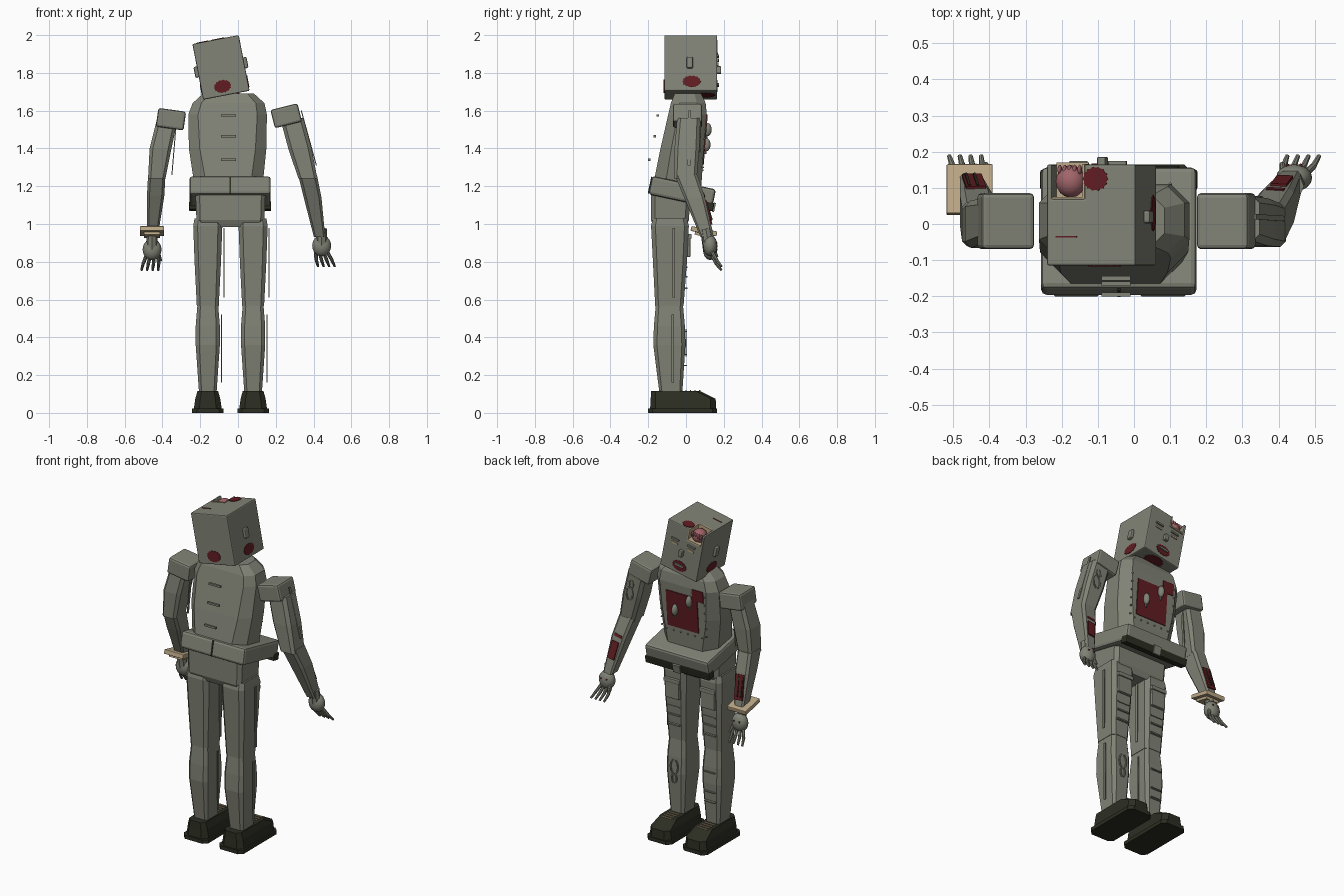
import bpy, bmesh, math
from mathutils import Matrix, Vector

cube = bpy.data.objects.get("Cube")
if cube:
    bpy.data.objects.remove(cube)


def material(name, r, g, b):
    m = bpy.data.materials.new(name)
    m.use_nodes = True
    m.diffuse_color = (r, g, b, 1)
    m.node_tree.nodes["Principled BSDF"].inputs["Base Color"].default_value = (r, g, b, 1)
    return m


GREY = material("dull grey", 0.22, 0.225, 0.18)
BLACK = material("dark olive", 0.025, 0.027, 0.016)
BLOOD = material("dark red", 0.12, 0.012, 0.016)
PINK = material("brain pink", 0.36, 0.13, 0.14)
BONE = material("bone tan", 0.5, 0.39, 0.24)
WORLD = Matrix.Identity(4)


def finish(name, bm, mat, matrix=WORLD, bevel=0, smooth=False):
    bmesh.ops.recalc_face_normals(bm, faces=bm.faces)
    bm.transform(matrix)
    mesh = bpy.data.meshes.new(name)
    bm.to_mesh(mesh)
    bm.free()
    mesh.materials.append(mat)
    for poly in mesh.polygons:
        poly.use_smooth = smooth
    ob = bpy.data.objects.new(name, mesh)
    bpy.context.collection.objects.link(ob)
    if bevel:
        mod = ob.modifiers.new("soft edges", 'BEVEL')
        mod.width, mod.segments = bevel, 2
    return ob


def box(name, centre, size, mat=GREY, frame=WORLD, bevel=0):
    bm = bmesh.new()
    bmesh.ops.create_cube(bm, size=1)
    place = frame @ Matrix.Translation(centre) @ Matrix.Diagonal((*size, 1))
    return finish(name, bm, mat, place, bevel)


def ball(name, centre, radii, mat=GREY, frame=WORLD):
    bm = bmesh.new()
    bmesh.ops.create_uvsphere(bm, u_segments=16, v_segments=10, radius=1)
    place = frame @ Matrix.Translation(centre) @ Matrix.Diagonal((*radii, 1))
    return finish(name, bm, mat, place, smooth=True)


def bar(name, start, end, width, depth, mat=GREY, taper=None):
    """Box (or tapered round rod) running from start to end."""
    start, end = Vector(start), Vector(end)
    axis = (end - start).normalized()
    side = (Vector((1, 0, 0)) - axis * axis.x).normalized()
    frame = Matrix((side, axis.cross(side), axis)).transposed().to_4x4()
    frame.translation = (start + end) / 2
    length = (end - start).length
    if taper is None:
        return box(name, (0, 0, 0), (width, depth, length), mat, frame)
    bm = bmesh.new()
    bmesh.ops.create_cone(bm, cap_ends=True, segments=8, radius1=width / 2,
                          radius2=width / 2 * taper, depth=length)
    return finish(name, bm, mat, frame)


def loft(name, sections, mat=GREY, chamfer=0.3, shift=0):
    """Chamfered rings (z, x, y, half width, half depth) joined into a solid."""
    bm = bmesh.new()
    rings = []
    for z, x, y, hx, hy in sections:
        c = chamfer * min(hx, hy)
        ring = []
        for sx, sy in ((1, 1), (-1, 1), (-1, -1), (1, -1)):
            pair = [(sx * hx, sy * (hy - c)), (sx * (hx - c), sy * hy)]
            for px, py in pair if sx * sy > 0 else reversed(pair):
                ring.append(bm.verts.new((x + shift + px, y + py, z)))
        rings.append(ring)
    for low, high in zip(rings, rings[1:]):
        for i in range(8):
            j = (i + 1) % 8
            bm.faces.new((low[i], low[j], high[j], high[i]))
    bm.faces.new(rings[0])
    bm.faces.new(rings[-1])
    return finish(name, bm, mat)


def splat(name, centre, normal, rx, ry, frame):
    """Ragged flat blood stain facing along normal."""
    bm = bmesh.new()
    bmesh.ops.create_cone(bm, cap_ends=True, segments=28, radius1=1, radius2=1, depth=0.006)
    for v in bm.verts:
        step = round(math.atan2(v.co.y, v.co.x) / (math.tau / 28))
        if step % 2:
            v.co.x *= 0.9
            v.co.y *= 0.9
        v.co.x *= rx
        v.co.y *= ry
    turn = Vector(normal).to_track_quat('Z', 'Y').to_matrix().to_4x4()
    return finish(name, bm, BLOOD, frame @ Matrix.Translation(centre) @ turn)


def loop(name, centre, rx, rz):
    """Thin raised oval scar on a front surface."""
    x, y, z = centre
    points = [(x + rx * math.cos(t * math.tau / 10), y, z + rz * math.sin(t * math.tau / 10))
              for t in range(11)]
    for a, b in zip(points, points[1:]):
        bar(name, a, b, 0.007, 0.007)


# Head, tilted sideways, with an open corner
HEAD = Matrix.Translation((-0.09, 0.025, 1.829)) @ Matrix.Rotation(math.radians(-11), 4, 'Y')
head = box("head", (0, 0, 0), (0.25, 0.28, 0.3), frame=HEAD)
cutter = box("skull_cutter", (-0.065, 0.125, 0.19), (0.09, 0.16, 0.22), frame=HEAD)
cutter.hide_render = True
cutter.hide_viewport = True
cut = head.modifiers.new("open skull", 'BOOLEAN')
cut.object, cut.operation, cut.solver = cutter, 'DIFFERENCE', 'EXACT'
soft = head.modifiers.new("soft edges", 'BEVEL')
soft.width, soft.segments = 0.006, 2
box("skull_floor", (-0.065, 0.095, 0.083), (0.09, 0.1, 0.008), BONE, HEAD)
box("skull_side", (-0.021, 0.093, 0.115), (0.006, 0.095, 0.072), BONE, HEAD)
box("skull_back", (-0.065, 0.047, 0.115), (0.09, 0.006, 0.072), BONE, HEAD)
ball("brain", (-0.065, 0.093, 0.112), (0.042, 0.045, 0.04), PINK, HEAD)
for i in range(5):
    ball("brain_fold", (-0.093 + i * 0.014, 0.125, 0.125), (0.006, 0.014, 0.014), PINK, HEAD)
splat("top_blood", (0.012, 0.1, 0.15), (0, 0, 1), 0.036, 0.034, HEAD)
splat("neck_blood", (0.01, 0.08, -0.15), (0, 0, -1), 0.06, 0.05, HEAD)
splat("nape_blood", (-0.011, -0.14, -0.1), (0, -1, 0), 0.047, 0.035, HEAD)
splat("mouth_blood", (0, 0.14, -0.1), (0, 1, 0), 0.048, 0.032, HEAD)
box("scratch", (-0.07, -0.06, 0.151), (0.06, 0.004, 0.004), BLOOD, HEAD)
box("mouth", (0, 0.144, -0.095), (0.06, 0.012, 0.012), GREY, HEAD)
box("nose", (0, 0.147, -0.015), (0.025, 0.028, 0.04), GREY, HEAD, 0.005)
for s in (1, -1):
    splat("cheek_blood", (s * 0.125, 0.005, -0.1), (s, 0, 0), 0.05, 0.032, HEAD)
    box("ear", (s * 0.132, -0.005, 0.0), (0.022, 0.036, 0.06), GREY, HEAD, 0.008)
    box("eye", (s * 0.055, 0.142, 0.025), (0.04, 0.008, 0.01), BONE, HEAD)
    box("brow", (s * 0.055, 0.143, 0.05), (0.05, 0.012, 0.01), GREY, HEAD)

# Leaning torso
loft("torso", [(1.2, -0.05, -0.047, 0.18, 0.128), (1.4, -0.055, -0.02, 0.205, 0.115),
               (1.58, -0.055, 0.008, 0.208, 0.102), (1.64, -0.05, 0.012, 0.19, 0.092),
               (1.69, -0.05, 0.01, 0.135, 0.07)], chamfer=0.5)


def chest(x, z, out=0.0):
    return (x, 0.08 + (z - 1.2) * 0.08 + out, z)


bar("chest_wound", chest(-0.045, 1.31), chest(-0.045, 1.53), 0.21, 0.009, BLOOD)
bar("collar_wound", chest(-0.155, 1.51), chest(-0.155, 1.58), 0.075, 0.009, BLOOD)
for x, z in ((-0.1, 1.5), (0.0, 1.42)):
    ball("chest_lump", chest(x, z, 0.01), (0.018, 0.022, 0.035))
    bar("lump_cord", chest(x, z - 0.05, 0.008), chest(x, z, 0.008), 0.012, 0, GREY, 0.8)
for i in range(6):
    for x in (-0.2, 0.1):
        ball("rivet", chest(x, 1.3 + i * 0.05), (0.005, 0.007, 0.005))
    ball("rivet", chest(-0.17 + i * 0.048, 1.285), (0.005, 0.007, 0.005))
for y, z in ((-0.15, 1.575), (-0.165, 1.465), (-0.195, 1.34)):
    box("back_clasp", (-0.05, y, z), (0.08, 0.012, 0.012))

# Jacket hem, belt and pelvis
HEM = Matrix.Translation((-0.042, -0.02, 1.17)) @ Matrix.Rotation(math.radians(-12), 4, 'X')
box("jacket_hem", (0, 0, 0), (0.43, 0.345, 0.1), GREY, HEM, 0.015)
box("hem_seam", (0, -0.174, 0), (0.008, 0.006, 0.09), BLACK, HEM)
box("belt", (0, 0.155, -0.045), (0.435, 0.05, 0.045), BLACK, HEM, 0.006)
box("buckle", (0, 0.182, -0.045), (0.05, 0.01, 0.05), GREY, HEM)
loft("pelvis", [(0.985, -0.04, -0.085, 0.16, 0.085), (1.02, -0.04, -0.085, 0.18, 0.1),
                (1.16, -0.04, -0.08, 0.185, 0.105)], chamfer=0.2)

# Legs and shoes
for x in (-0.16, 0.08):
    loft("thigh", [(0.565, 0, -0.088, 0.058, 0.075), (0.8, 0, -0.085, 0.07, 0.09),
                   (0.99, 0, -0.085, 0.077, 0.1), (1.03, 0, -0.085, 0.07, 0.09)], shift=x)
    loft("calf", [(0.1, 0, -0.08, 0.046, 0.06), (0.36, 0, -0.088, 0.064, 0.085),
                  (0.46, 0, -0.088, 0.064, 0.082), (0.57, 0, -0.088, 0.055, 0.072)], shift=x)
    bar("thigh_strip", (x + 0.085, -0.065, 0.61), (x + 0.085, -0.065, 0.98), 0.005, 0.015)
    bar("calf_strip", (x + 0.073, -0.07, 0.16), (x + 0.073, -0.07, 0.52), 0.005, 0.012)
    box("pocket", (x, 0.012, 0.88), (0.095, 0.022, 0.11), GREY, WORLD, 0.005)
    box("pocket_flap", (x, 0.017, 0.935), (0.105, 0.026, 0.025), GREY, WORLD, 0.004)
    for z in (0.66, 0.72, 0.77):
        box("trouser_crease", (x, -0.001, z), (0.08, 0.018, 0.008))
    loft("sole", [(0, 0, -0.018, 0.083, 0.183), (0.022, 0, -0.018, 0.083, 0.183)], BLACK, shift=x)
    loft("shoe", [(0.02, 0, -0.015, 0.074, 0.175), (0.075, 0, -0.015, 0.066, 0.172),
                  (0.115, 0, -0.055, 0.055, 0.13)], BLACK, 0.4, x)
    for i in range(4):
        box("lace", (x, 0.0 + i * 0.024, 0.117), (0.07, 0.007, 0.008), BONE)
loop("calf_scar", (0.08, 0.0, 0.4), 0.025, 0.045)
loop("calf_scar", (0.08, 0.0, 0.33), 0.016, 0.03)
for z in (0.25, 0.31, 0.43):
    box("calf_crease", (-0.16, -0.005, z), (0.07, 0.02, 0.006))

# Arms: shoulder pad, upper arm, forearm
for x, z, tilt in ((-0.355, 1.555, 8), (0.255, 1.573, -14)):
    pad = Matrix.Translation((x, 0.008, z)) @ Matrix.Rotation(math.radians(tilt), 4, 'Y')
    box("shoulder", (0, 0, 0), (0.148, 0.155, 0.1), GREY, pad, 0.012)
loft("upper_arm", [(1.24, -0.43, -0.003, 0.046, 0.058), (1.4, -0.41, 0, 0.058, 0.066),
                   (1.55, -0.375, 0.01, 0.055, 0.06)])
loft("forearm", [(0.95, -0.452, 0.11, 0.03, 0.034), (1.15, -0.436, 0.04, 0.046, 0.055),
                 (1.26, -0.43, 0, 0.046, 0.06)])
loft("upper_arm", [(1.24, 0.37, -0.003, 0.05, 0.06), (1.4, 0.328, 0.005, 0.062, 0.066),
                   (1.56, 0.285, 0.015, 0.062, 0.062)])
loft("forearm", [(0.93, 0.432, 0.112, 0.03, 0.035), (1.14, 0.395, 0.045, 0.047, 0.055),
                 (1.26, 0.368, 0, 0.05, 0.06)])
bar("arm_strip", (0.415, 0.015, 1.31), (0.335, 0.02, 1.6), 0.005, 0.015)
bar("arm_strip", (-0.35, 0.015, 1.26), (-0.33, 0.02, 1.5), 0.005, 0.015)
loop("arm_scar", (0.33, 0.074, 1.42), 0.022, 0.04)
loop("arm_scar", (0.318, 0.076, 1.48), 0.014, 0.025)

# Forearm wounds and wrist cuff
bar("forearm_wound", (-0.437, 0.1, 1.14), (-0.449, 0.135, 1.0), 0.055, 0.009, BLOOD)
for x in (-0.455, -0.432):
    bar("torn_edge", (x, 0.105, 1.13), (x - 0.01, 0.138, 1.02), 0.007, 0.008, BLACK)
bar("forearm_wound", (0.4, 0.107, 1.12), (0.418, 0.131, 1.02), 0.045, 0.009, BLOOD)
bar("forearm_cut", (0.39, 0.092, 1.16), (0.393, 0.097, 1.145), 0.05, 0.009, BLOOD)
CUFF = Matrix.Translation((-0.455, 0.095, 0.962)) @ Matrix.Rotation(math.radians(-12), 4, 'X')
box("wrist_cuff", (0, 0, 0), (0.128, 0.14, 0.026), BONE, CUFF, 0.004)
box("cuff_lip", (0, 0, -0.018), (0.085, 0.09, 0.02), BONE, CUFF)

# Hands with spread fingers
for x, z, lean in ((-0.455, 0.865, -0.012), (0.443, 0.885, 0.025)):
    bar("wrist", (x, 0.105, z + 0.09), (x, 0.12, z), 0.055, 0, GREY, 1.1)
    ball("palm", (x, 0.128, z), (0.05, 0.038, 0.056))
    for i in range(4):
        spread = (i - 1.5) * 0.021
        root = (x + spread, 0.14, z - 0.035)
        knuckle = (x + spread * 1.3 + lean / 2, 0.16, z - 0.075)
        tip = (x + spread * 1.4 + lean, 0.188, z - 0.11)
        bar("finger", root, knuckle, 0.02, 0, GREY, 0.9)
        bar("fingertip", knuckle, tip, 0.018, 0, GREY, 0.7)
    out = -1 if x < 0 else 1
    bar("thumb", (x - out * 0.03, 0.14, z - 0.01), (x - out * 0.058 + lean, 0.165, z - 0.06),
        0.022, 0, GREY, 0.7)
    for i in (-1, 1):
        ball("hand_stud", (x + i * 0.018, 0.161, z + 0.015), (0.005, 0.006, 0.005), BLOOD)
